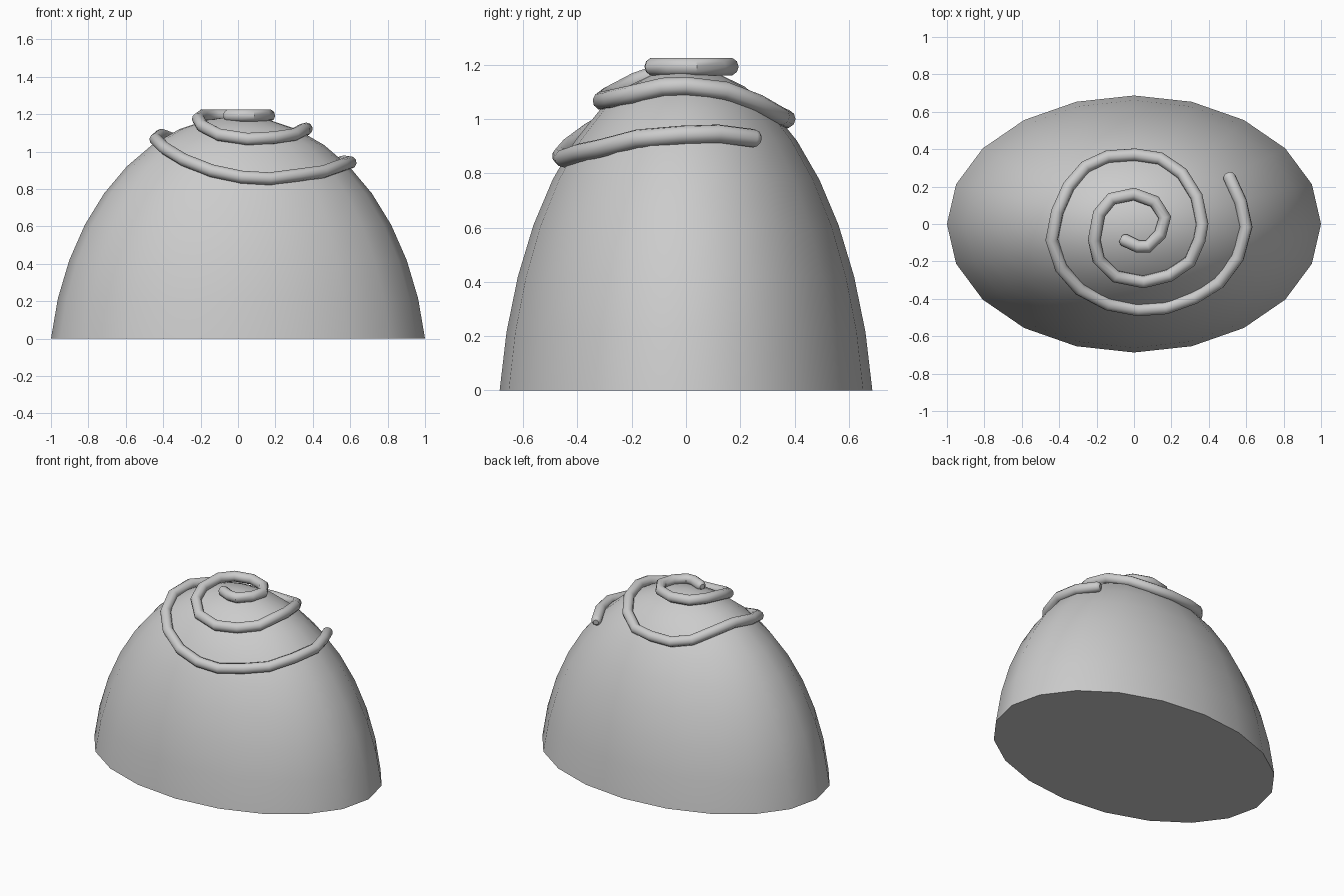
import bpy, bmesh, math
from mathutils import Vector

if "Cube" in bpy.data.objects:
    bpy.data.objects.remove(bpy.data.objects["Cube"])

SIDES, STEP = 20, math.radians(9)
RX, RY, RZ = 1 / math.cos(STEP), 0.687 / math.cos(STEP), 1.41
BASE = math.sin(STEP)


def surface_z(x, y):
    s2 = (x / RX) ** 2 + (y / RY) ** 2
    return RZ * (math.sqrt(max(0, 1 - s2)) - BASE)


def smooth(ob):
    bpy.ops.object.select_all(action='DESELECT')
    bpy.context.view_layer.objects.active = ob
    ob.select_set(True)
    bpy.ops.object.shade_smooth_by_angle(angle=math.radians(40))


# Dome: oval ellipsoid cut flat one ring above its equator
bm = bmesh.new()
rings = []
for k in range(1, 10):
    c, z = math.cos(k * STEP), RZ * (math.sin(k * STEP) - BASE)
    rings.append([bm.verts.new((RX * c * math.cos(a), RY * c * math.sin(a), z))
                  for a in (2 * math.pi * i / SIDES for i in range(SIDES))])
for lo, hi in zip(rings, rings[1:]):
    for i in range(SIDES):
        j = (i + 1) % SIDES
        bm.faces.new((lo[i], lo[j], hi[j], hi[i]))
tip = bm.verts.new((0, 0, RZ * (1 - BASE)))
for i in range(SIDES):
    bm.faces.new((rings[-1][i], rings[-1][(i + 1) % SIDES], tip))
bm.faces.new(list(reversed(rings[0])))
me = bpy.data.meshes.new("dome")
bm.to_mesh(me)
bm.free()
dome = bpy.data.objects.new("dome", me)
bpy.context.collection.objects.link(dome)
smooth(dome)

# Spiral cord: flat inner loop, then a path that follows the dome surface
inner = [(-.05, -.087), (.02, -.12), (.075, -.12), (.14, -.055), (.165, .035),
         (.11, .12), (0, .16), (-.12, .135), (-.187, .055)]
outer = [(-.213, -.085), (-.19, -.19), (-.1, -.28), (.05, -.31), (.19, -.275),
         (.3, -.2), (.35, -.085), (.365, 0), (.335, .145), (.257, .27),
         (.14, .35), (.005, .37), (-.14, .36), (-.26, .305), (-.35, .2),
         (-.41, .065), (-.44, -.085), (-.39, -.235), (-.29, -.35),
         (-.14, -.43), (.02, -.46), (.17, -.45), (.325, -.395),
         (.455, -.315), (.555, -.18), (.6, -.015), (.57, .12), (.51, .25)]
path = [Vector((x, y, 1.193)) for x, y in inner]
path += [Vector((x, y, surface_z(x, y) + 0.027)) for x, y in outer]
path[-1].z += 0.015

# Rounded ends: two extra points with shrinking radius
R = 0.034
pts = [(p, 1.0) for p in path]
d0, d1 = (path[0] - path[1]).normalized(), (path[-1] - path[-2]).normalized()
for off, rad in ((0.014, 0.85), (0.024, 0.5)):
    pts.insert(0, (path[0] + d0 * off, rad))
    pts.append((path[-1] + d1 * off, rad))

cu = bpy.data.curves.new("spiral_cord", 'CURVE')
cu.dimensions = '3D'
cu.bevel_depth = R
cu.bevel_resolution = 3
cu.use_fill_caps = True
sp = cu.splines.new('POLY')
sp.points.add(len(pts) - 1)
for q, (p, r) in zip(sp.points, pts):
    q.co = (*p, 1)
    q.radius = r
cord = bpy.data.objects.new("spiral_cord", cu)
bpy.context.collection.objects.link(cord)
bpy.ops.object.select_all(action='DESELECT')
bpy.context.view_layer.objects.active = cord
cord.select_set(True)
bpy.ops.object.convert(target='MESH')
smooth(bpy.context.view_layer.objects.active)
